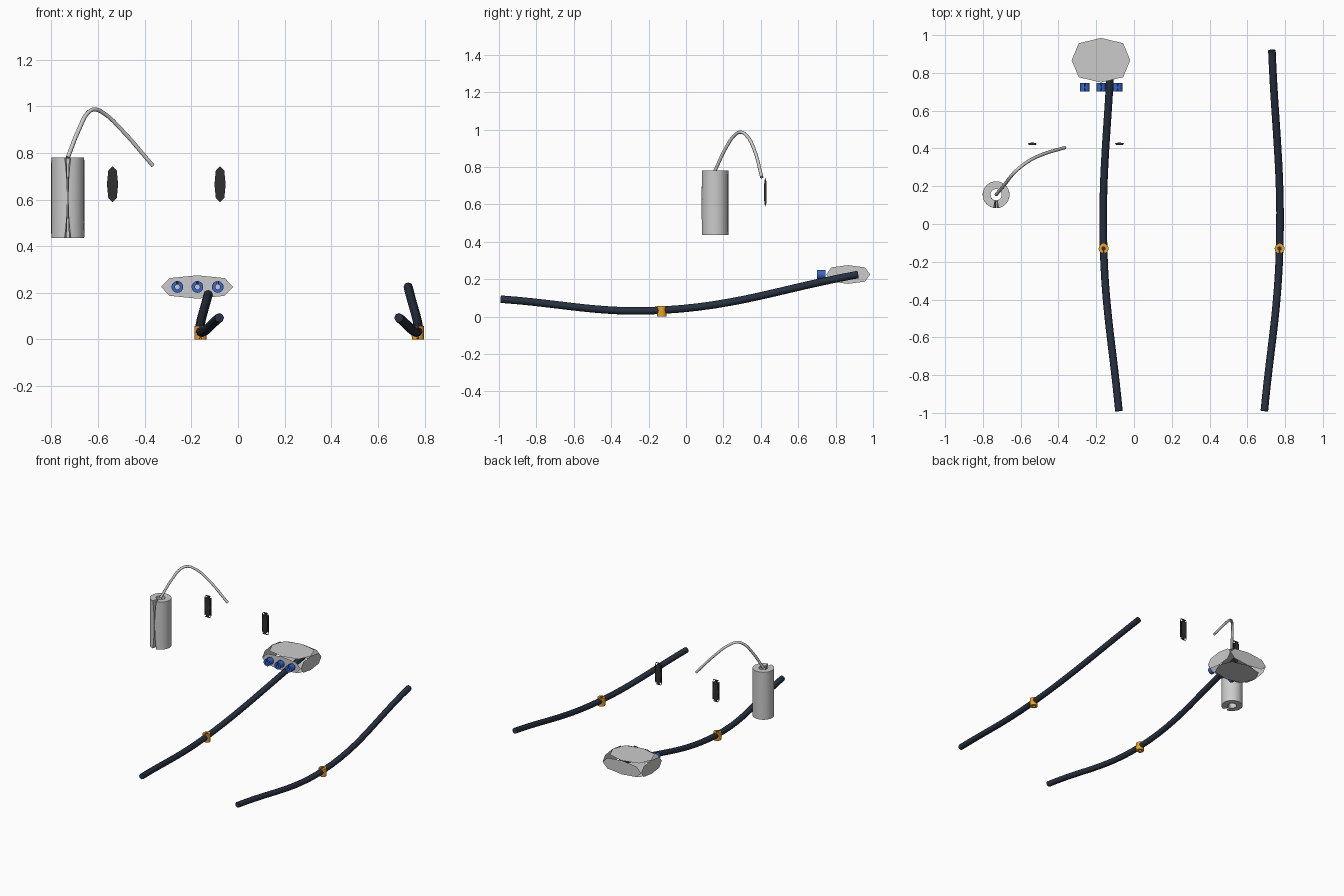
import bpy, bmesh
from math import sin, cos, pi
from mathutils import Vector

if "Cube" in bpy.data.objects:
    bpy.data.objects.remove(bpy.data.objects["Cube"])


def paint(obj, name, rgb):
    m = bpy.data.materials.get(name) or bpy.data.materials.new(name)
    m.diffuse_color = (*rgb, 1)
    m.use_nodes = True
    m.node_tree.nodes["Principled BSDF"].inputs["Base Color"].default_value = m.diffuse_color
    obj.data.materials.append(m)


def finish(bm, name, loc, rot=(0, 0, 0)):
    me = bpy.data.meshes.new(name)
    bm.to_mesh(me)
    bm.free()
    obj = bpy.data.objects.new(name, me)
    obj.location, obj.rotation_euler = loc, rot
    bpy.context.collection.objects.link(obj)
    return obj


def plate_box(name, center, half):
    """Six octagonal plates touching at edge midpoints, corners left open."""
    bm = bmesh.new()
    ring = [(1, 0), (.76, .76), (0, 1), (-.76, .76),
            (-1, 0), (-.76, -.76), (0, -1), (.76, -.76)]
    for axis in range(3):
        for s in (1, -1):
            vs = []
            for a, b in ring[::s]:
                p = [0, 0, 0]
                p[axis], p[(axis + 1) % 3], p[(axis + 2) % 3] = s, a, b
                vs.append(bm.verts.new([p[i] * half[i] for i in range(3)]))
            bm.faces.new(vs)
    bmesh.ops.remove_doubles(bm, verts=bm.verts, dist=1e-5)
    return finish(bm, name, center)


def split_tube(name, center, r, h, rot=(0, 0, 0), inner=.42, n=24):
    """Thick tube with a narrow waisted slot facing local -y."""
    bm = bmesh.new()
    rows = [-1, -.75, -.4, 0, .4, .75, 1]
    prof = [(r, z) for z in rows] + [(r * inner, z) for z in rows[::-1]]
    cols = []
    for i in range(n + 1):
        col = []
        for rad, z in prof:
            gap = .02 + .17 * z * z
            t = -pi / 2 + gap + (2 * pi - 2 * gap) * i / n
            col.append(bm.verts.new((rad * cos(t), rad * sin(t), z * h / 2)))
        cols.append(col)
    k = len(prof)
    for a, b in zip(cols, cols[1:]):
        for j in range(k):
            bm.faces.new((a[j], b[j], b[(j + 1) % k], a[(j + 1) % k]))
    for c in (cols[0], cols[-1]):
        for j in range(len(rows) - 1):
            bm.faces.new((c[j], c[j + 1], c[k - 2 - j], c[k - 1 - j]))
    bmesh.ops.recalc_face_normals(bm, faces=bm.faces)
    obj = finish(bm, name, center, rot)
    bpy.ops.object.select_all(action='DESELECT')
    bpy.context.view_layer.objects.active = obj
    obj.select_set(True)
    bpy.ops.object.shade_smooth_by_angle()
    return obj


def rod(name, pts, radius, res=12):
    cu = bpy.data.curves.new(name, 'CURVE')
    cu.dimensions = '3D'
    cu.bevel_depth, cu.bevel_resolution = radius, 2
    cu.use_fill_caps, cu.resolution_u = True, res
    sp = cu.splines.new('BEZIER')
    sp.bezier_points.add(len(pts) - 1)
    for bp, p in zip(sp.bezier_points, pts):
        bp.co = p
        bp.handle_left_type = bp.handle_right_type = 'AUTO'
    obj = bpy.data.objects.new(name, cu)
    bpy.context.collection.objects.link(obj)
    return obj


# Two bowed limbs, mirrored about x = 0.305, each with a clamp
MID = .305
for side, s in (("left", -1), ("right", 1)):
    limb = rod(f"limb_{side}", [(MID + s * .385, -.99, .093),
                                (MID + s * .466, -.13, .034),
                                (MID + s * .425, .92, .225)], .02)
    paint(limb, "dark_navy", (.02, .03, .05))
    clamp = split_tube(f"clamp_{side}", (MID + s * .466, -.13, .0285), .026, .057)
    paint(clamp, "orange", (.85, .36, .02))

# Open-cornered plated housing with three blue nozzles
plate_box("housing", (-.175, .867, .225), (.155, .118, .05))
for i, x in enumerate((-.26, -.174, -.087)):
    nozzle = split_tube(f"nozzle_{i + 1}", (x, .723, .225), .025, .045, (-pi / 2, 0, 0))
    paint(nozzle, "blue", (.04, .13, .6))

# Dark lens panels
for side, x in (("left", -.538), ("right", -.077)):
    lens = plate_box(f"lens_{side}", (x, .424, .665), (.024, .007, .077))
    paint(lens, "charcoal", (.03, .03, .03))

# Slotted canister and its hose
split_tube("canister", (-.73, .155, .608), .071, .345, n=32)
rod("hose", [(-.73, .155, .78), (-.68, .215, .905), (-.645, .26, .97),
             (-.615, .29, .986), (-.57, .325, .966), (-.5, .362, .9),
             (-.365, .405, .745)], .009, 6)
